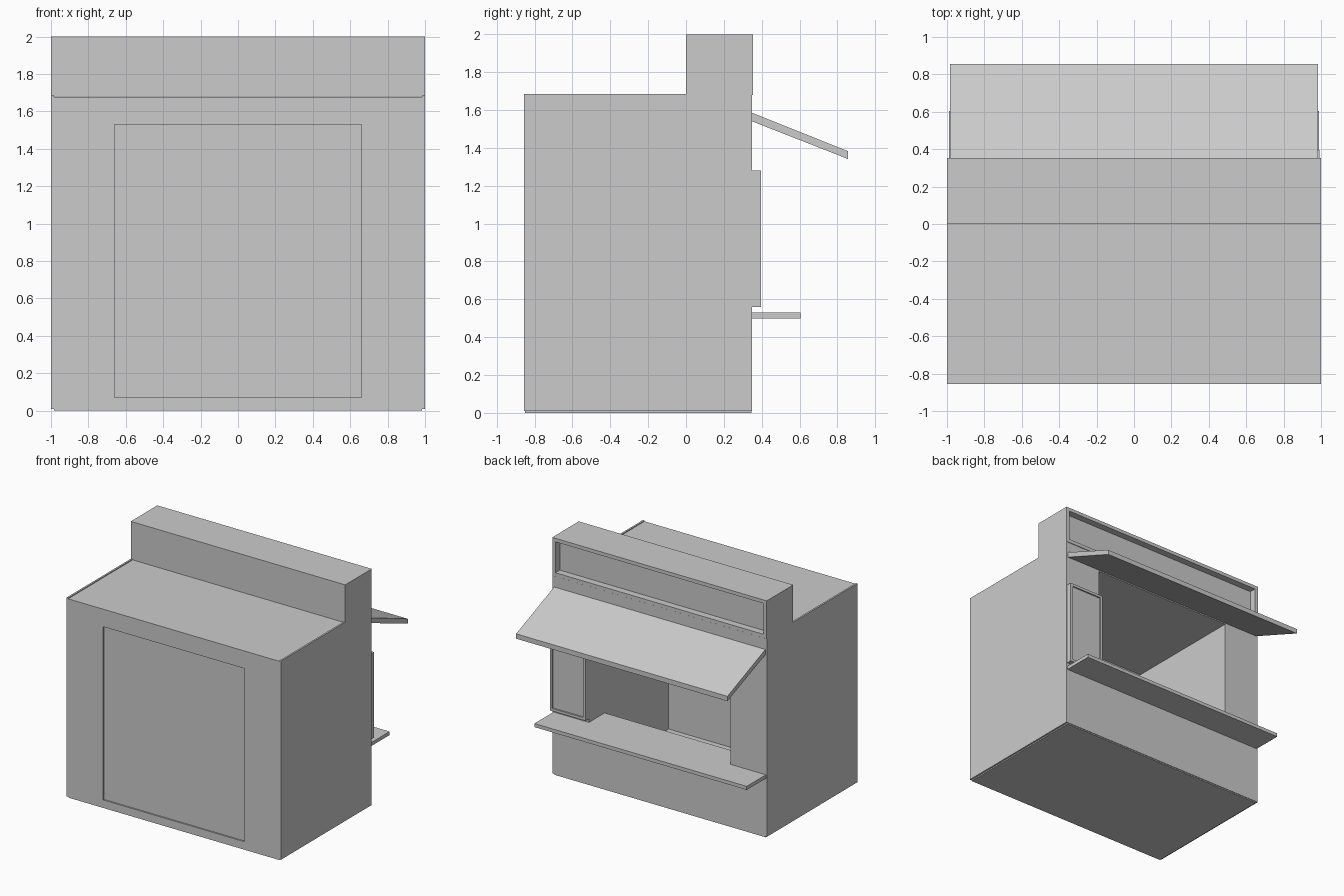
import bpy, bmesh

if "Cube" in bpy.data.objects:
    bpy.data.objects.remove(bpy.data.objects["Cube"])


def prism(name, profile, x0, x1):
    """Extrude a (y, z) profile along x."""
    bm = bmesh.new()
    face = bm.faces.new([bm.verts.new((x0, y, z)) for y, z in profile])
    ext = bmesh.ops.extrude_face_region(bm, geom=[face])
    moved = [v for v in ext["geom"] if isinstance(v, bmesh.types.BMVert)]
    bmesh.ops.translate(bm, verts=moved, vec=(x1 - x0, 0, 0))
    bmesh.ops.recalc_face_normals(bm, faces=bm.faces)
    mesh = bpy.data.meshes.new(name)
    bm.to_mesh(mesh)
    bm.free()
    obj = bpy.data.objects.new(name, mesh)
    bpy.context.collection.objects.link(obj)
    return obj


def box(name, x, y, z):
    """Box from (min, max) pairs."""
    return prism(name, [(y[0], z[0]), (y[1], z[0]), (y[1], z[1]), (y[0], z[1])], *x)


def cut(obj, x, y, z):
    """Subtract a box from an object."""
    cutter = box("cutter", x, y, z)
    cutter.hide_render = True
    mod = obj.modifiers.new("cut", 'BOOLEAN')
    mod.operation = 'DIFFERENCE'
    mod.solver = 'EXACT'
    mod.object = cutter
    bpy.context.view_layer.objects.active = obj
    bpy.ops.object.modifier_apply(modifier=mod.name)
    bpy.data.objects.remove(cutter)


FRONT, BACK = -0.855, 0.35
OPEN = (-0.66, 0.66)

# Hollow booth with a shallow door recess in front and a serving opening behind
body = box("booth_body", (-0.985, 0.985), (FRONT, BACK), (0.01, 1.678))
cut(body, OPEN, (-0.71, 0.21), (0.07, 1.53))
cut(body, OPEN, (0.15, 0.5), (0.515, 1.53))
cut(body, OPEN, (-1.0, FRONT + 0.012), (0.07, 1.53))

# Thin side cladding and base
for side, label in ((-1, "left"), (1, "right")):
    xs = sorted((side * 0.985, side * 1.0))
    box(label + "_side_panel", xs, (FRONT, BACK), (0.01, 1.685))
box("base", (-0.985, 0.985), (FRONT + 0.005, BACK - 0.005), (0, 0.01))

# Sign box on the roof, open frame towards the back
sign = box("sign_box", (-1, 1), (0, BACK + 0.003), (1.68, 2.0))
cut(sign, (-0.97, 0.97), (BACK - 0.055, 0.5), (1.71, 1.97))

# Sloping awning
prism("awning", [(BACK, 1.54), (0.855, 1.342), (0.855, 1.383), (BACK, 1.585)], -0.985, 0.985)

# Counter: outer shelf and the part reaching inside the opening
box("counter_shelf", (-0.99, 0.99), (BACK, 0.605), (0.50, 0.53))
box("counter_inner", OPEN, (0.14, BACK), (0.50, 0.53))

# Framed menu board beside the opening
board = box("menu_board", (0.66, 0.993), (BACK, 0.395), (0.56, 1.28))
cut(board, (0.682, 0.971), (0.383, 0.5), (0.582, 1.258))
